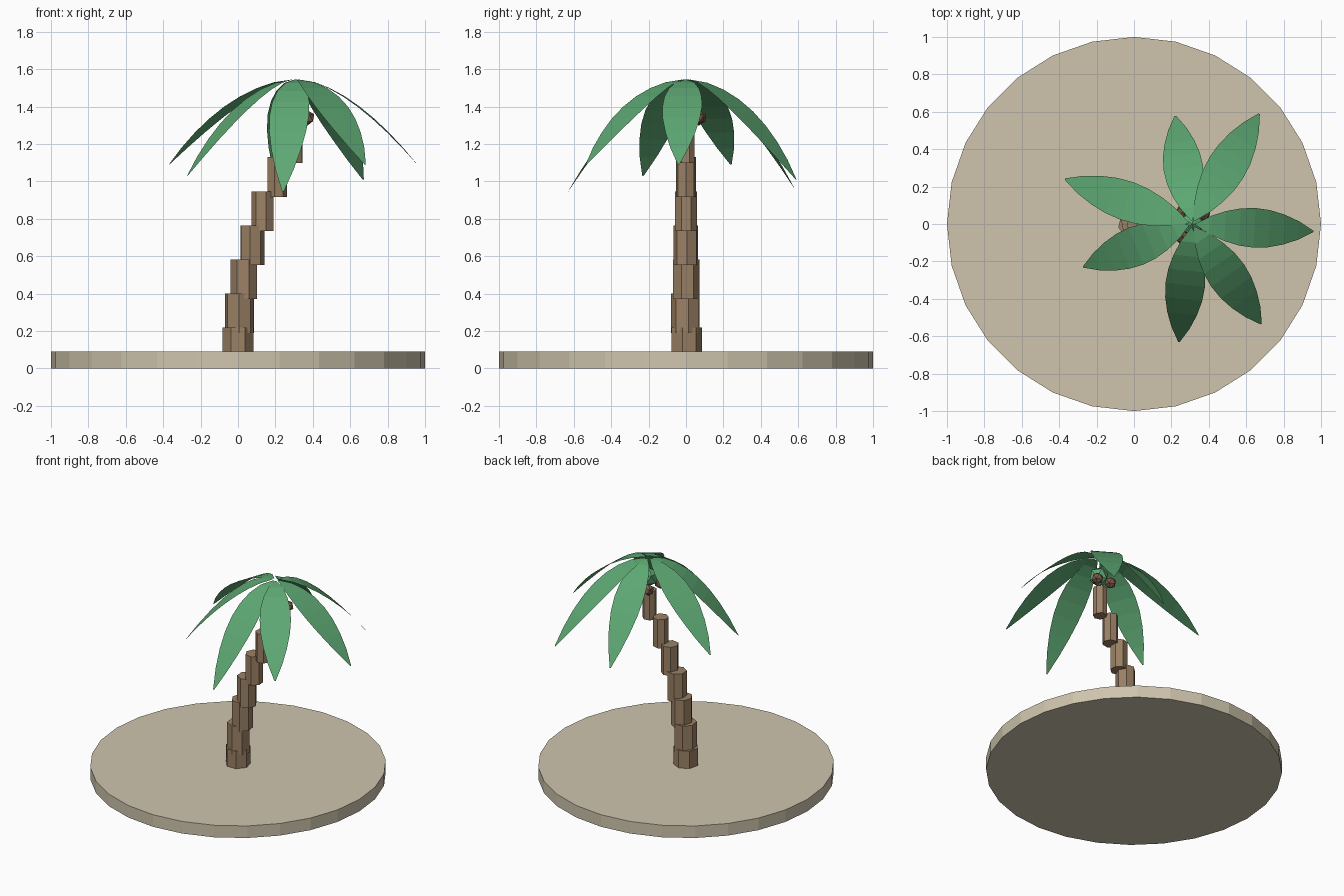
import bpy
import math
from mathutils import Vector

cube = bpy.data.objects.get("Cube")
if cube:
    bpy.data.objects.remove(cube, do_unlink=True)


def material(name, rgb):
    mat = bpy.data.materials.new(name)
    mat.use_nodes = True
    mat.diffuse_color = (*rgb, 1)
    mat.node_tree.nodes["Principled BSDF"].inputs["Base Color"].default_value = (*rgb, 1)
    return mat


SAND = material("sand", (0.62, 0.56, 0.42))
BARK = material("bark", (0.33, 0.22, 0.13))
LEAF = material("leaf_green", (0.11, 0.39, 0.17))
HUSK = material("coconut_husk", (0.22, 0.11, 0.07))


def finish(name, mat):
    obj = bpy.context.object
    obj.name = name
    obj.data.materials.append(mat)
    return obj


def cylinder(name, mat, sides, radius, depth, location, turn=0):
    bpy.ops.mesh.primitive_cylinder_add(vertices=sides, radius=radius, depth=depth,
                                        location=location, rotation=(0, 0, turn))
    return finish(name, mat)


def ball(name, mat, radius, location):
    bpy.ops.mesh.primitive_ico_sphere_add(subdivisions=1, radius=radius, location=location)
    return finish(name, mat)


# Sand disc
cylinder("sand_base", SAND, 28, 1, 0.09, (0, 0, 0.045))

# Leaning trunk of stacked, tapering seven-sided segments
SEGMENTS = 7
for i in range(SEGMENTS):
    t = i / (SEGMENTS - 1)
    cylinder(f"trunk_segment_{i + 1}", BARK, 7, 0.086 - 0.038 * t, 0.213,
             (0.3 * t * t, 0, 0.113 + 0.182 * i), 0.4 * i)

# Crown and coconuts
ball("crown", LEAF, 0.07, (0.31, 0, 1.4))
for i, (x, y) in enumerate([(0.37, 0.058), (0.265, 0.068), (0.258, -0.068)]):
    ball(f"coconut_{i + 1}", HUSK, 0.042, (x, y, 1.34))


# Arching frond: a flat blade whose cross edges stay level
def frond(name, angle, reach, drop, steps=8):
    along = Vector((math.cos(angle), math.sin(angle), 0))
    across = Vector((-along.y, along.x, 0))
    top = Vector((0.31, 0, 1.545))
    verts, faces = [], []
    for k in range(steps + 1):
        t = k / steps
        half = 0.004 + 0.102 * max(0, math.sin(math.pi * t)) ** 0.85
        spine = top + along * (0.02 + (reach - 0.02) * t)
        spine.z -= drop * t ** 1.65
        verts += [spine - across * half, spine + across * half]
        if k:
            a = 2 * k - 2
            faces.append((a, a + 2, a + 3, a + 1))
    mesh = bpy.data.meshes.new(name)
    mesh.from_pydata(verts, [], faces)
    mesh.materials.append(LEAF)
    bpy.context.collection.objects.link(bpy.data.objects.new(name, mesh))


# Angle in degrees, horizontal reach, droop at the tip
FRONDS = [(-3.5, 0.65, 0.455), (58.6, 0.69, 0.535), (98.8, 0.585, 0.58),
          (160.5, 0.72, 0.455), (201.6, 0.625, 0.515), (263.7, 0.635, 0.6),
          (304.7, 0.65, 0.455)]
for i, (deg, reach, drop) in enumerate(FRONDS):
    frond(f"frond_{i + 1}", math.radians(deg), reach, drop)
